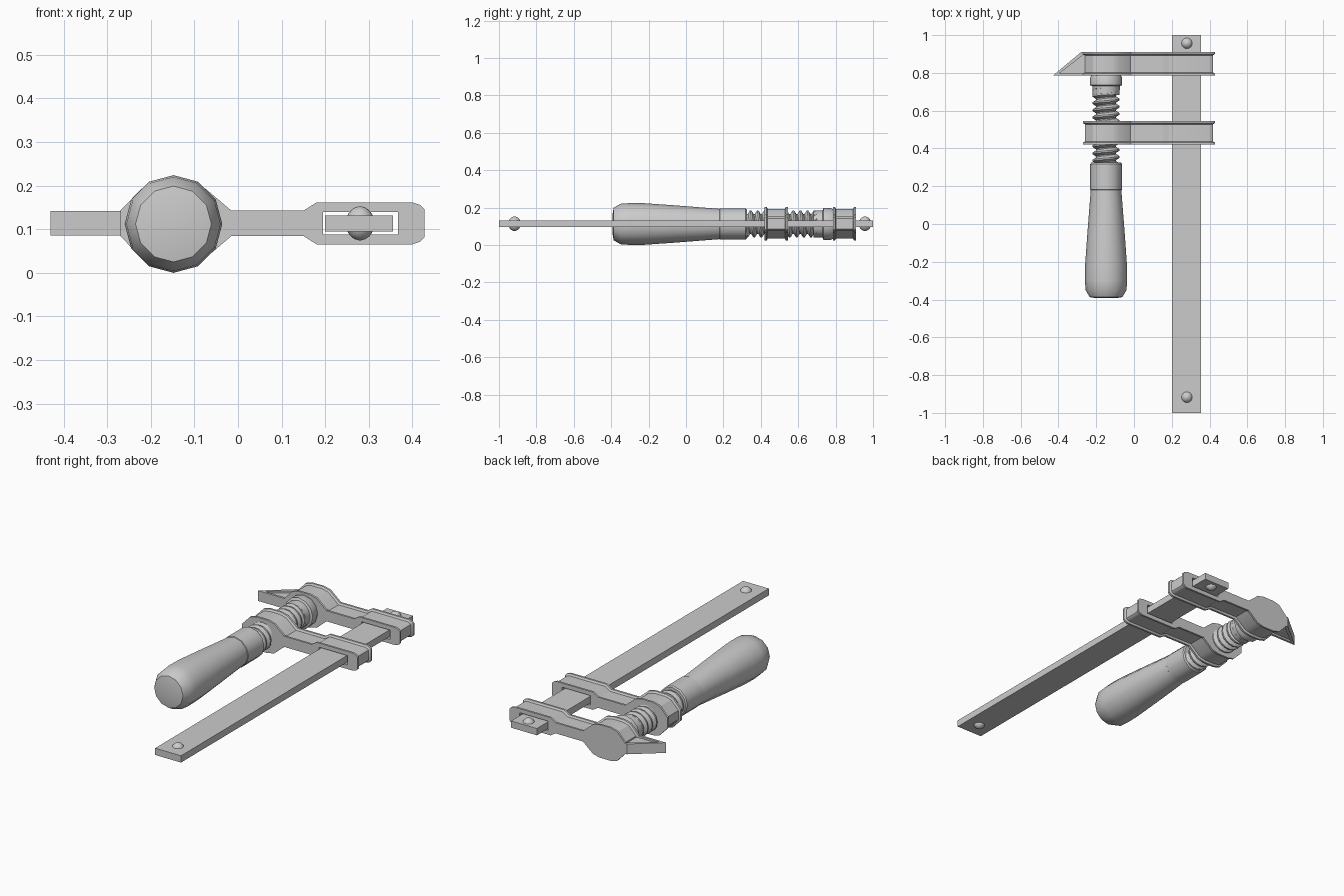
import bpy, bmesh
from math import sin, cos, pi, radians
from mathutils import Vector

if "Cube" in bpy.data.objects:
    bpy.data.objects.remove(bpy.data.objects["Cube"])

AX, AZ = -0.148, 0.112      # screw axis
MID = 0.1135                # mid height of bar and jaws


def make(name, verts, faces, smooth=None):
    me = bpy.data.meshes.new(name)
    me.from_pydata([tuple(v) for v in verts], [], faces)
    bm = bmesh.new()
    bm.from_mesh(me)
    bmesh.ops.recalc_face_normals(bm, faces=bm.faces)
    bm.to_mesh(me)
    bm.free()
    if smooth:
        me.shade_smooth()
        me.set_sharp_from_angle(angle=radians(smooth))
    ob = bpy.data.objects.new(name, me)
    bpy.context.scene.collection.objects.link(ob)
    return ob


def loft(name, rings, smooth=None):
    n = len(rings[0])
    verts = [v for r in rings for v in r]
    faces = [(k * n + i, k * n + (i + 1) % n, (k + 1) * n + (i + 1) % n, (k + 1) * n + i)
             for k in range(len(rings) - 1) for i in range(n)]
    faces += [tuple(range(n)), tuple(range((len(rings) - 1) * n, len(rings) * n))]
    return make(name, verts, faces, smooth)


def prism(name, pts, z0, z1):
    return loft(name, [[(x, y, z) for x, y in pts] for z in (z0, z1)])


def box(name, x0, x1, y0, y1, z0, z1):
    return prism(name, [(x0, y0), (x1, y0), (x1, y1), (x0, y1)], z0, z1)


def lathe(name, profile, n=12):
    rings = [[(AX + r * cos(2 * pi * i / n), y, AZ + r * sin(2 * pi * i / n))
              for i in range(n)] for y, r in profile]
    return loft(name, rings, 35)


def inset(pts, d):
    # mitred inward offset of a counter-clockwise outline
    out = []
    for i, p in enumerate(pts):
        a = (p - pts[i - 1]).normalized()
        b = (pts[(i + 1) % len(pts)] - p).normalized()
        na, nb = Vector((-a.y, a.x)), Vector((-b.y, b.x))
        out.append(p + (na + nb) * d / (1 + na.dot(nb)))
    return out


# Jaws: flanged casting with a slot for the bar
half = [(0.428, 0.032), (0.418, 0.042), (0.4, 0.048), (0.18, 0.048), (0.15, 0.029),
        (-0.015, 0.029), (-0.075, 0.08), (-0.115, 0.09), (-0.181, 0.09),
        (-0.221, 0.08), (-0.27, 0.029)]
outline = [Vector((x, MID + h)) for x, h in half]
outline += [Vector((x, MID - h)) for x, h in reversed(half)]
web = inset(outline, 0.01)


def jaw(name, y0, y1):
    steps = [(y0, outline), (y0 + 0.011, outline), (y0 + 0.017, web),
             (y1 - 0.017, web), (y1 - 0.011, outline), (y1, outline)]
    ob = loft(name, [[(p.x, y, p.y) for p in pts] for y, pts in steps], 30)
    cutter = box(name + "_slot_cutter", 0.195, 0.367, y0 - 0.1, y1 + 0.1, 0.088, 0.139)
    cutter.hide_render = True
    mod = ob.modifiers.new("slot", 'BOOLEAN')
    mod.operation, mod.solver, mod.object = 'DIFFERENCE', 'EXACT', cutter
    bpy.context.view_layer.objects.active = ob
    bpy.ops.object.modifier_apply(modifier=mod.name)
    bpy.data.objects.remove(cutter)


jaw("fixed_jaw", 0.785, 0.91)
jaw("sliding_jaw", 0.42, 0.545)

# Pointed beak on the fixed jaw: thin web with two flanges
prism("beak_web", [(-0.425, 0.787), (-0.22, 0.787), (-0.22, 0.9), (-0.28, 0.9)], 0.096, 0.131)
prism("beak_front_flange", [(-0.43, 0.785), (-0.22, 0.785), (-0.22, 0.797), (-0.414, 0.797)],
      MID - 0.028, MID + 0.028)
prism("beak_slanted_flange", [(-0.43, 0.785), (-0.408, 0.787), (-0.268, 0.896), (-0.22, 0.896),
                              (-0.22, 0.91), (-0.28, 0.91)], MID - 0.028, MID + 0.028)

# Bar with a stop rivet near each end
box("bar", 0.2, 0.356, -1, 1, 0.095, 0.132)
for name, y in (("rear_rivet", 0.957), ("front_rivet", -0.917)):
    rings = [[(0.28 + 0.033 * cos(t) * cos(a), y + 0.033 * cos(t) * sin(a), MID + 0.039 * sin(t))
              for a in [2 * pi * i / 16 for i in range(16)]]
             for t in [radians(d) for d in range(-85, 86, 17)]]
    loft(name, rings, 35)

# Handle, ferrule and swivel pad turned around the screw axis
lathe("handle", [(-0.393, 0.05), (-0.387, 0.087), (-0.35, 0.108), (-0.3, 0.112), (-0.22, 0.111),
                 (-0.05, 0.099), (0.18, 0.081)])
lathe("ferrule", [(0.178, 0.08), (0.182, 0.084), (0.318, 0.084), (0.325, 0.078)])
lathe("swivel_pad", [(0.683, 0.072), (0.73, 0.073), (0.735, 0.085), (0.774, 0.085), (0.788, 0.078)])
lathe("screw_core", [(0.3, 0.054), (0.75, 0.054)])

# Helical thread
N, PITCH = 16, 0.038
section = [(0, 0.052), (0.013, 0.072), (0.021, 0.072), (0.034, 0.052)]
rings = []
for i in range(int(0.41 / PITCH * N)):
    a = -2 * pi * i / N
    rings.append([(AX + r * cos(a), 0.3 + PITCH * i / N + dy, AZ + r * sin(a)) for dy, r in section])
loft("screw_thread", rings, 35)
